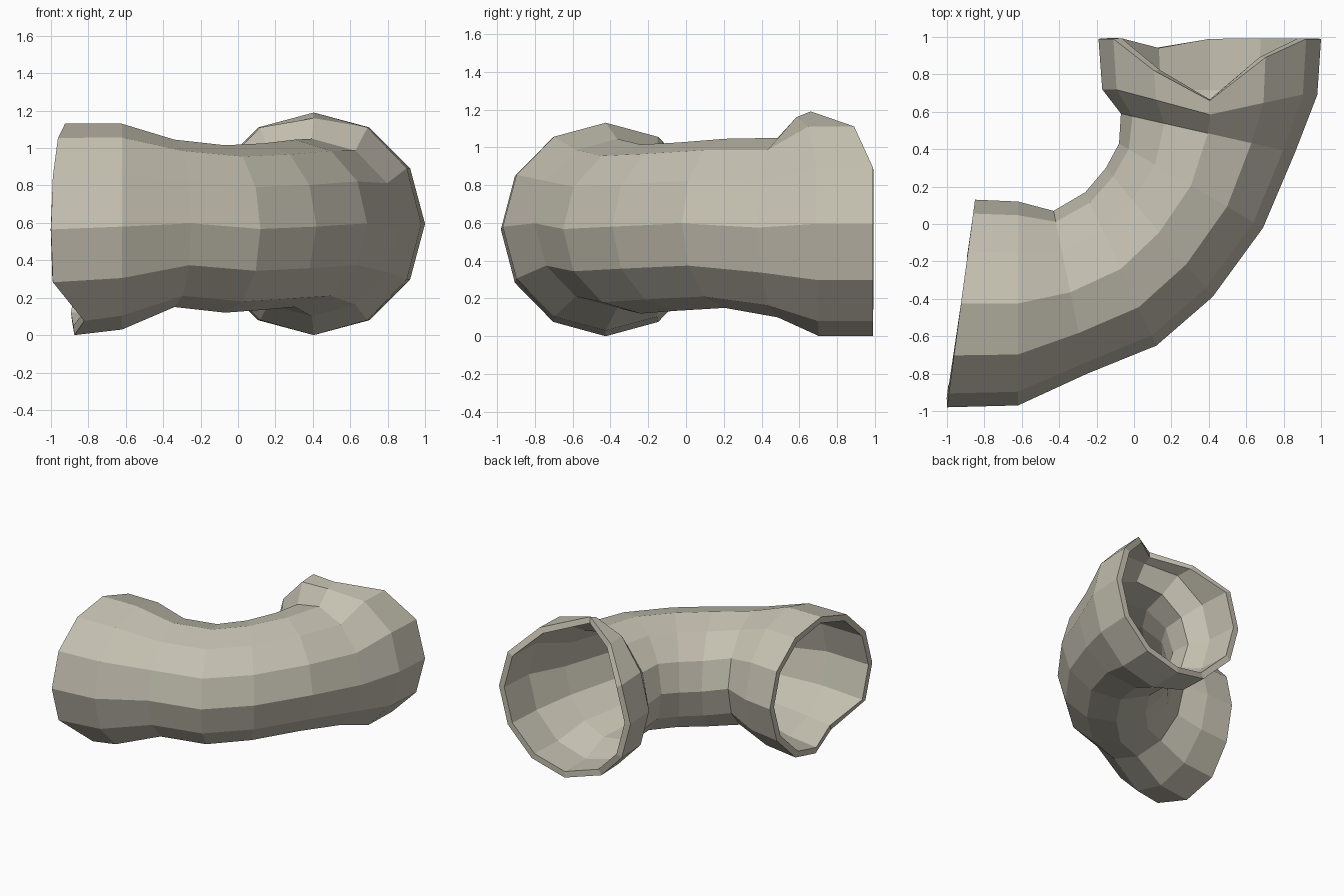
import bpy
import bmesh
from math import cos, sin, radians
from mathutils import Vector

cube = bpy.data.objects.get("Cube")
if cube:
    bpy.data.objects.remove(cube)

SIDES = 12
WALL = 0.05

# Pipe sections: outer bend point, inner bend point, bottom and top heights
SECTIONS = [
    ((-1.0, -0.98), (-0.85, 0.13), 0.0, 1.13),
    ((-0.62, -0.97), (-0.62, 0.12), 0.03, 1.13),
    ((-0.25, -0.80), (-0.43, 0.07), 0.15, 1.045),
    ((0.12, -0.65), (-0.26, 0.17), 0.12, 1.015),
    ((0.42, -0.39), (-0.15, 0.30), 0.135, 1.025),
    ((0.69, -0.02), (-0.08, 0.43), 0.15, 1.045),
    ((0.86, 0.38), (-0.07, 0.59), 0.10, 1.05),
    ((0.98, 0.69), (-0.17, 0.72), 0.0, 1.19),
    ((1.0, 0.99), (-0.19, 0.99), 0.0, 1.19),
]

# Chipped rims: (section, corner) moved by an offset
CHIPS = {
    (0, 9): (0.05, 0, 0), (0, 10): (0.14, 0, 0),
    (7, 2): (0, -0.05, 0), (7, 3): (0, -0.12, -0.03), (7, 4): (0, -0.05, 0),
    (8, 2): (0, -0.10, 0), (8, 3): (0, -0.33, 0),
    (8, 4): (0, -0.17, 0), (8, 8): (0, -0.05, 0),
}


def section_ring(bm, index):
    """One elliptical ring: corner 0 outside the bend, then up and over."""
    outer, inner, low, high = SECTIONS[index]
    a, b = Vector((*outer, 0)), Vector((*inner, 0))
    centre = (a + b) / 2 + Vector((0, 0, (low + high) / 2))
    side, up = (a - b) / 2, Vector((0, 0, (high - low) / 2))
    ring = []
    for k in range(SIDES):
        t = radians(360 * k / SIDES)
        chip = Vector(CHIPS.get((index, k), (0, 0, 0)))
        ring.append(bm.verts.new(centre + side * cos(t) + up * sin(t) + chip))
    return ring


# Single pipe colour
paint = bpy.data.materials.new("warm_grey")
paint.use_nodes = True
colour = (0.56, 0.53, 0.44, 1)
paint.diffuse_color = colour
paint.node_tree.nodes["Principled BSDF"].inputs["Base Color"].default_value = colour

# Bent pipe skin, flared at both ends
bm = bmesh.new()
rings = [section_ring(bm, i) for i in range(len(SECTIONS))]
for r, s in zip(rings, rings[1:]):
    for k in range(SIDES):
        n = (k + 1) % SIDES
        bm.faces.new((r[k], s[k], s[n], r[n]))
mesh = bpy.data.meshes.new("elbow_pipe")
bm.to_mesh(mesh)
bm.free()
mesh.materials.append(paint)
pipe = bpy.data.objects.new("elbow_pipe", mesh)
bpy.context.collection.objects.link(pipe)

# Hollow wall with open ends
wall = pipe.modifiers.new("wall", "SOLIDIFY")
wall.thickness = WALL
wall.offset = -1
